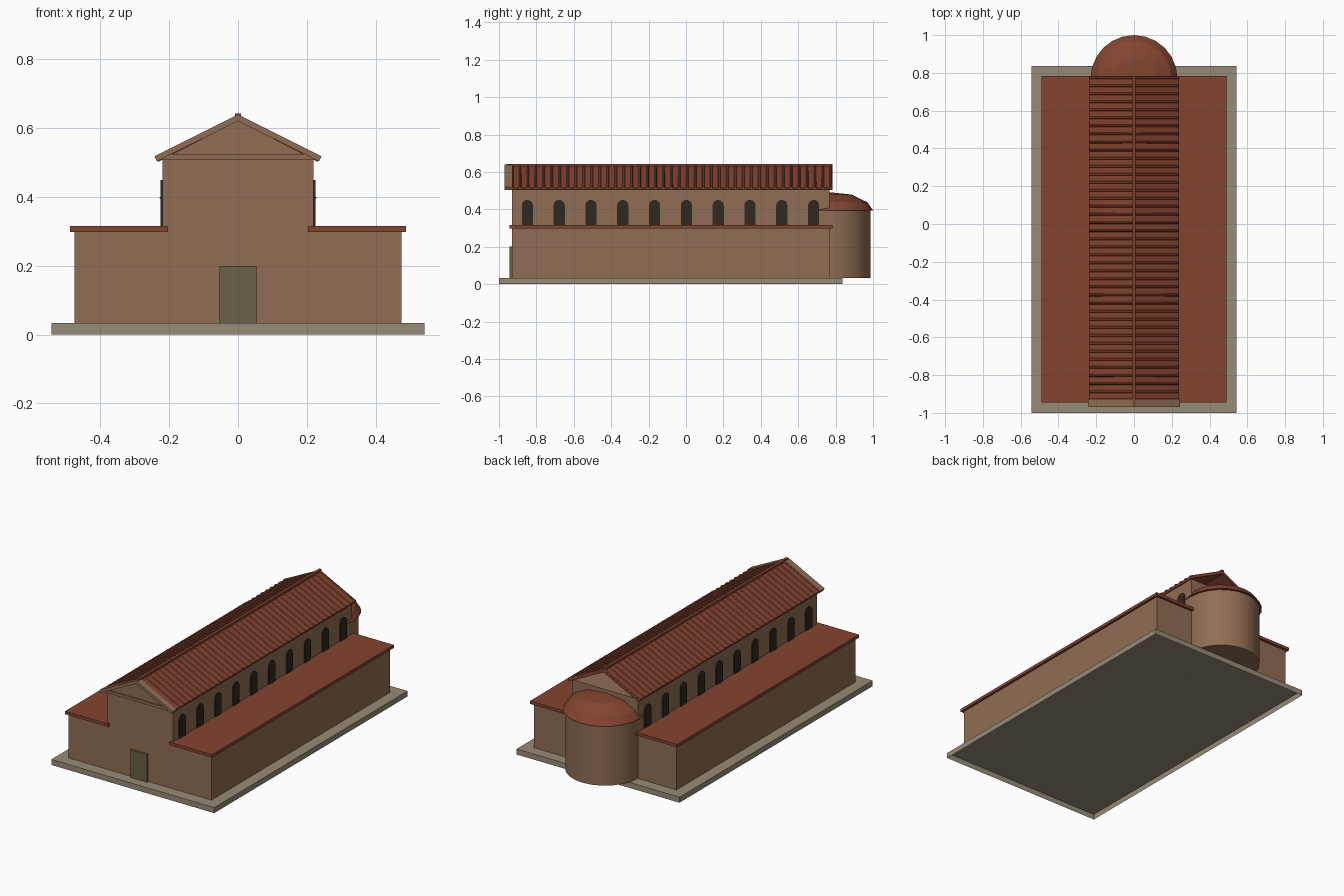
import bpy, bmesh, math
from mathutils import Vector

if "Cube" in bpy.data.objects:
    bpy.data.objects.remove(bpy.data.objects["Cube"])


def material(name, rgb):
    m = bpy.data.materials.new(name)
    m.diffuse_color = (*rgb, 1)
    m.use_nodes = True
    m.node_tree.nodes["Principled BSDF"].inputs["Base Color"].default_value = m.diffuse_color
    return m


WALL = material("brick", (0.28, 0.155, 0.09))
ROOF = material("terracotta", (0.23, 0.058, 0.03))
STONE = material("stone", (0.31, 0.26, 0.185))
DOOR = material("door_wood", (0.14, 0.12, 0.065))
DARK = material("window_dark", (0.03, 0.022, 0.015))


def finish(name, bm, mat, smooth=False, drop=()):
    bmesh.ops.recalc_face_normals(bm, faces=bm.faces)
    # leave out hidden faces that point along the given directions
    for d in drop:
        bm.normal_update()
        gone = [f for f in bm.faces if f.normal.dot(Vector(d)) > 0.99]
        bmesh.ops.delete(bm, geom=gone, context='FACES')
    me = bpy.data.meshes.new(name)
    bm.to_mesh(me)
    bm.free()
    me.materials.append(mat)
    ob = bpy.data.objects.new(name, me)
    bpy.context.collection.objects.link(ob)
    if smooth:
        bpy.ops.object.select_all(action='DESELECT')
        ob.select_set(True)
        bpy.context.view_layer.objects.active = ob
        bpy.ops.object.shade_smooth_by_angle(angle=math.radians(20))
    return ob


def extrude(bm, pts, vec):
    # closed prism from an outline and an extrusion vector
    a = [bm.verts.new(p) for p in pts]
    b = [bm.verts.new(Vector(p) + Vector(vec)) for p in pts]
    bm.faces.new(a[::-1])
    bm.faces.new(b)
    for i in range(len(a)):
        j = (i + 1) % len(a)
        bm.faces.new((a[i], a[j], b[j], b[i]))


def prism_y(name, xz, y0, y1, mat, drop=()):
    bm = bmesh.new()
    extrude(bm, [(x, y0, z) for x, z in xz], (0, y1 - y0, 0))
    return finish(name, bm, mat, drop=drop)


def box(name, x0, x1, y0, y1, z0, z1, mat, drop=()):
    return prism_y(name, [(x0, z0), (x1, z0), (x1, z1), (x0, z1)], y0, y1, mat, drop)


def lathe(name, profile, y, steps, mat):
    bm = bmesh.new()
    vs = [bm.verts.new((r, y, z)) for r, z in profile]
    edges = [bm.edges.new(p) for p in zip(vs, vs[1:])]
    bmesh.ops.spin(bm, geom=vs + edges, cent=(0, y, 0), axis=(0, 0, 1),
                   angle=2 * math.pi, steps=steps)
    bmesh.ops.remove_doubles(bm, verts=bm.verts, dist=1e-4)
    return finish(name, bm, mat, True)


FRONT, BACK = -0.93, 0.768
DOWN = (0, 0, -1)

# Base, nave and door; the base is open underneath
box("plinth", -0.542, 0.542, -1.0, 0.836, 0, 0.033, STONE, [DOWN])
box("nave", -0.22, 0.22, FRONT, BACK, 0.033, 0.51, WALL, [DOWN])
box("door", -0.054, 0.054, -0.943, FRONT + 0.005, 0.033, 0.2, DOOR)

# Front pediment, with an open attic behind it
prism_y("tympanum", [(-0.22, 0.51), (0.22, 0.51), (0, 0.622)], -0.95, FRONT, WALL)
box("pediment_cornice", -0.225, 0.225, -0.96, FRONT, 0.509, 0.525, WALL)

for side, s in (("right", 1), ("left", -1)):
    # Side aisle and its flat roof
    box("aisle_" + side, s * 0.22, s * 0.475, FRONT, BACK, 0.033, 0.298, WALL,
        [DOWN, (-s, 0, 0)])
    box("aisle_roof_" + side, s * 0.204, s * 0.489, -0.945, 0.783, 0.298, 0.316, ROOF)

    # Sloping nave roof and raking cornice
    prism_y("nave_roof_" + side, [(0, 0.634), (s * 0.238, 0.515),
            (s * 0.232, 0.502), (0, 0.618)], -0.945, 0.783, ROOF)
    prism_y("raking_cornice_" + side, [(0, 0.64), (s * 0.236, 0.522),
            (s * 0.243, 0.518), (s * 0.236, 0.504), (0, 0.621)],
            -0.97, FRONT, WALL)

    # Tile ribs running down the slope
    bm = bmesh.new()
    n = 41
    for i in range(n):
        y = -0.93 + i * (0.775 + 0.93) / (n - 1)
        ring = [(0, y + 0.007 * math.cos(k * math.pi / 3),
                 0.633 + 0.007 * math.sin(k * math.pi / 3)) for k in range(6)]
        extrude(bm, ring, (s * 0.239, 0, -0.119))
    finish("tile_ribs_" + side, bm, ROOF)

    # Arched clerestory windows
    bm = bmesh.new()
    for i in range(10):
        y = -0.848 + i * 0.17
        arch = [(y + 0.03 * math.cos(math.pi * k / 10), 0.42 + 0.03 * math.sin(math.pi * k / 10))
                for k in range(11)]
        pts = [(y - 0.03, 0.316), (y + 0.03, 0.316)] + arch
        extrude(bm, [(s * 0.215, p, z) for p, z in pts], (s * 0.011, 0, 0))
    finish("windows_" + side, bm, DARK)

# Ridge tile
box("ridge_tile", -0.008, 0.008, -0.96, 0.783, 0.628, 0.643, ROOF)

# Round apse with a shallow dome
lathe("apse_wall", [(0, 0.033), (0.218, 0.033), (0.218, 0.4), (0, 0.4)], BACK, 24, WALL)
lathe("apse_dome", [(0, 0.395), (0.23, 0.395), (0.199, 0.438), (0.115, 0.479), (0, 0.491)],
      0.77, 24, ROOF)
